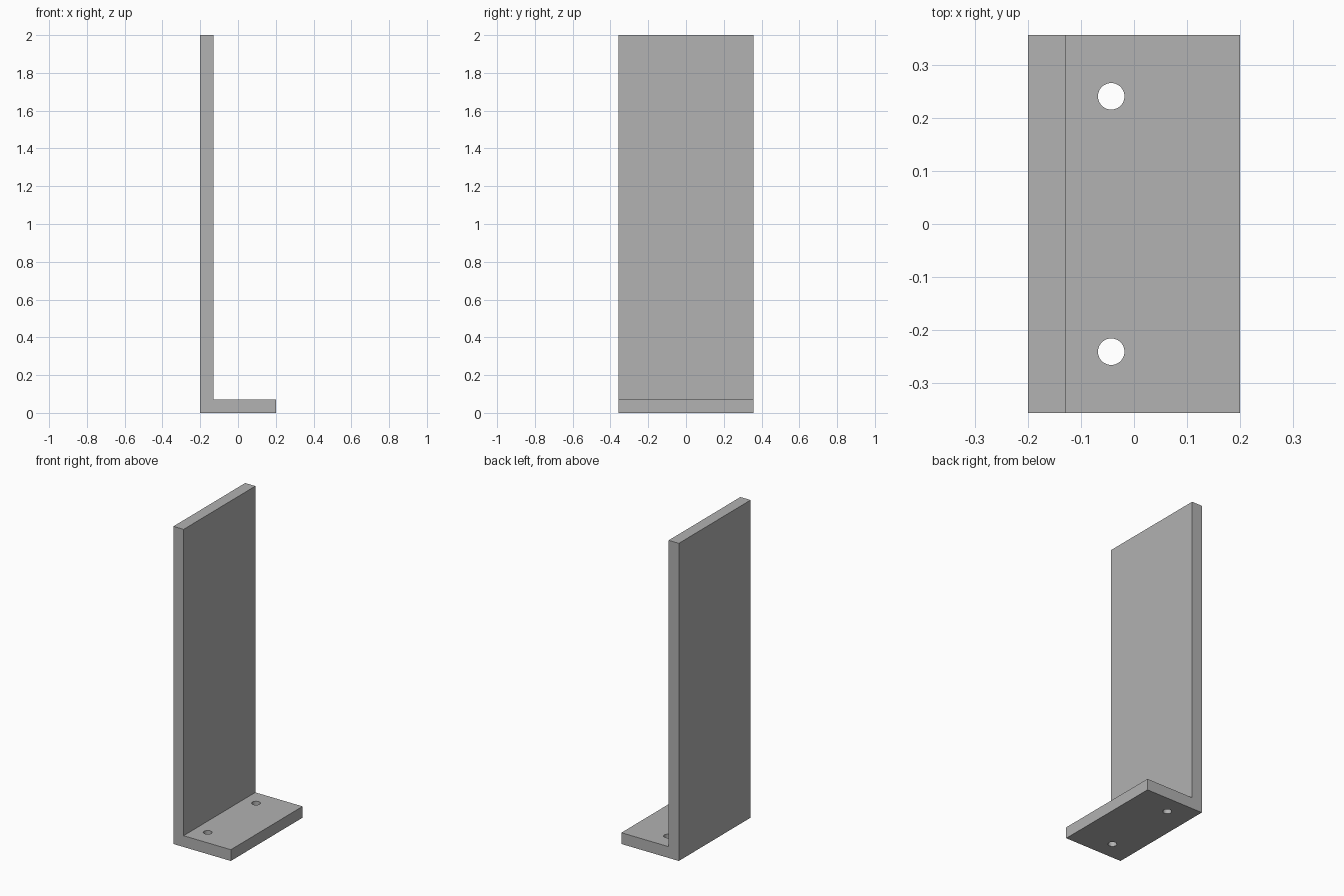
import bpy
import bmesh

if "Cube" in bpy.data.objects:
    bpy.data.objects.remove(bpy.data.objects["Cube"])

HALF_X, HALF_Y, HEIGHT, THICK = 0.2, 0.357, 2.0, 0.071
HOLE_X, HOLE_Y, HOLE_R = -0.043, 0.241, 0.025

grey = bpy.data.materials.new("plain grey")
grey.diffuse_color = (0.445, 0.445, 0.445, 1)
grey.use_nodes = True
grey.node_tree.nodes["Principled BSDF"].inputs["Base Color"].default_value = grey.diffuse_color


def add_object(name, bm):
    bmesh.ops.recalc_face_normals(bm, faces=bm.faces)
    mesh = bpy.data.meshes.new(name)
    bm.to_mesh(mesh)
    bm.free()
    mesh.materials.append(grey)
    obj = bpy.data.objects.new(name, mesh)
    bpy.context.collection.objects.link(obj)
    return obj


# L-shaped bracket: side profile extruded along its width
profile = [(-HALF_X, 0), (HALF_X, 0), (HALF_X, THICK),
           (-HALF_X + THICK, THICK), (-HALF_X + THICK, HEIGHT), (-HALF_X, HEIGHT)]
bm = bmesh.new()
face = bm.faces.new([bm.verts.new((x, -HALF_Y, z)) for x, z in profile])
side = bmesh.ops.extrude_face_region(bm, geom=[face])["geom"]
bmesh.ops.translate(bm, vec=(0, 2 * HALF_Y, 0),
                    verts=[v for v in side if isinstance(v, bmesh.types.BMVert)])
bracket = add_object("angle_bracket", bm)

# Two screw holes through the foot
bm = bmesh.new()
for sign in (-1, 1):
    pin = bmesh.ops.create_cone(bm, cap_ends=True, segments=48, radius1=HOLE_R,
                                radius2=HOLE_R, depth=4 * THICK)
    bmesh.ops.translate(bm, vec=(HOLE_X, sign * HOLE_Y, THICK / 2), verts=pin["verts"])
cutter = add_object("hole_cutter", bm)
cutter.hide_render = True

cut = bracket.modifiers.new("screw holes", 'BOOLEAN')
cut.operation = 'DIFFERENCE'
cut.solver = 'EXACT'
cut.object = cutter

# Apply the cut, then smooth only the round hole walls
bpy.context.view_layer.objects.active = bracket
bracket.select_set(True)
bpy.ops.object.modifier_apply(modifier=cut.name)
bpy.data.objects.remove(cutter)
bpy.ops.object.shade_smooth_by_angle()
